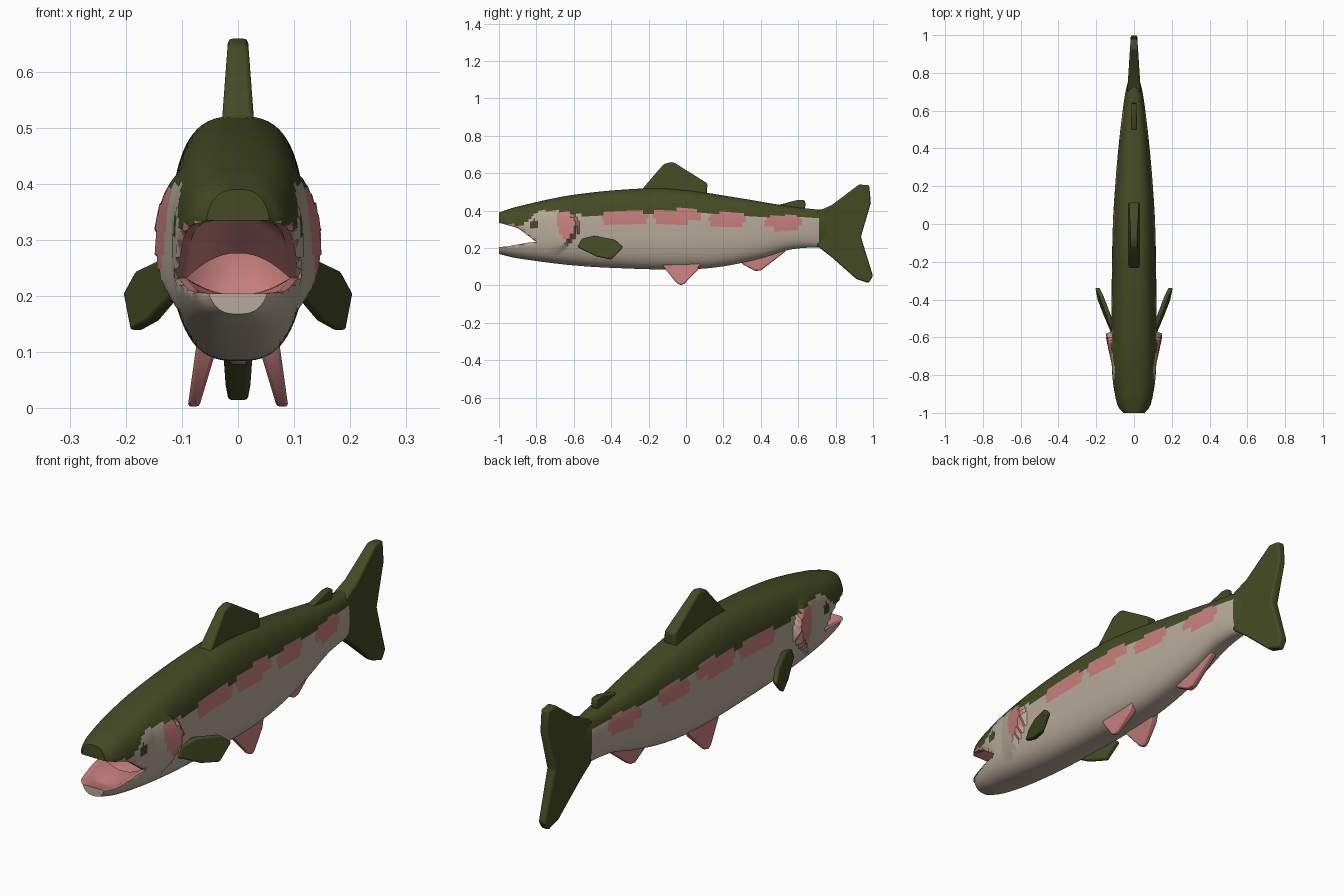
import bpy, bmesh, math

if "Cube" in bpy.data.objects:
    bpy.data.objects.remove(bpy.data.objects["Cube"])

# ---------- colours ----------
def material(name, rgb):
    m = bpy.data.materials.new(name)
    m.diffuse_color = (*rgb, 1)
    m.use_nodes = True
    m.node_tree.nodes["Principled BSDF"].inputs["Base Color"].default_value = m.diffuse_color
    return m

MATS = [material("olive_back", (0.058, 0.070, 0.017)),
        material("cream_belly", (0.47, 0.40, 0.32)),
        material("pink_flush", (0.56, 0.21, 0.20))]
OLIVE, CREAM, PINK = 0, 1, 2

# ---------- profile curves along the length (y, value) ----------
TOP = [(-1, .390), (-.9, .422), (-.6, .485), (-.2, .520), (0, .510), (.3, .465),
       (.55, .423), (.68, .408), (.74, .400), (.8, .36)]
BOTTOM = [(-1, .168), (-.9, .145), (-.6, .107), (-.3, .090), (0, .085), (.2, .102),
          (.4, .145), (.55, .190), (.65, .202), (.72, .205), (.8, .24)]
WIDTH = [(-1, .060), (-.97, .085), (-.9, .102), (-.8, .115), (-.65, .120), (-.3, .118),
         (0, .112), (.2, .100), (.4, .083), (.6, .060), (.7, .045), (.8, .02)]
LIP = [(-1, .335), (-.9, .305), (-.85, .270), (-.8, .232)]
JAW = [(-1, .205), (-.95, .210), (-.85, .228), (-.8, .232)]
BORDER = [(-1, .335), (-.93, .325), (-.89, .320), (-.84, .350), (-.8, .390), (-.7, .400),
          (-.6, .385), (-.5, .370), (-.3, .380), (0, .385), (.3, .375), (.5, .368), (.8, .36)]
# pink flank patches: y range, z range
PATCHES = [(-.45, -.20, .325, .397), (-.18, .08, .335, .408),
           (.12, .32, .315, .390), (.42, .62, .300, .376)]


def curve(pts, y):
    """Smooth interpolation through the profile points."""
    y = min(max(y, pts[0][0]), pts[-1][0])
    i = 0
    while i < len(pts) - 2 and y > pts[i + 1][0]:
        i += 1

    def slope(k):
        a, b = pts[max(k - 1, 0)], pts[min(k + 1, len(pts) - 1)]
        return (b[1] - a[1]) / (b[0] - a[0])
    (y0, v0), (y1, v1) = pts[i], pts[i + 1]
    h = y1 - y0
    t = (y - y0) / h
    return (v0 * (2*t**3 - 3*t**2 + 1) + v1 * (3*t**2 - 2*t**3)
            + h * slope(i) * (t**3 - 2*t**2 + t) + h * slope(i + 1) * (t**3 - t**2))


def gill_edge(z):
    return -.578 - .8 * max(0, abs(z - .32) - .02)


def skin_colour(y, z):
    if y > .705:
        return OLIVE
    for a, b, c, d in PATCHES:
        if abs((2*y - a - b) / (b - a))**3 + abs((2*z - c - d) / (d - c))**3 < 1:
            return PINK
    front = -.69 + max(0, .32 - z) * .5
    if .25 < z < .395 and front < y < gill_edge(z):
        return PINK
    if z > curve(BORDER, y):
        return OLIVE
    if ((y + .81) / .022)**2 + ((z - .325) / .027)**2 < 1:      # eye
        return OLIVE
    return CREAM


SEG = 64


def section(y, part):
    """One cross-section ring, cut along the mouth for the head parts."""
    top, bot, w = curve(TOP, y), curve(BOTTOM, y), curve(WIDTH, y)
    mid, h = (top + bot) / 2, (top - bot) / 2
    fade = min(1, (y + 1) / .08)
    ring = []
    for k in range(SEG):
        a = 2 * math.pi * (k + .5) / SEG
        c, s = math.cos(a), math.sin(a)
        x = w * math.copysign(abs(c)**(2 / 2.8), c)
        z = mid + h * math.copysign(abs(s)**(2 / 2.8), s)
        cut = False
        hollow = fade * max(0, 1 - (x / (.85 * w))**2)
        if part == "upper" and z < curve(LIP, y):
            x, z, cut = x * .94, curve(LIP, y) + .045 * hollow, True
        elif part == "lower" and z > curve(JAW, y):
            x, z, cut = x * .94, curve(JAW, y) - .03 * hollow, True
        elif part == "body":                     # flared gill cover
            e = gill_edge(z)
            if -.74 < y < e:
                bell = max(0, 1 - ((z - .30) / .13)**2)
                x += math.copysign(.03 * bell * (y + .74) / (e + .74), x)
        ring.append(((x, y, z), cut))
    return ring


def finish(name, bm):
    bmesh.ops.recalc_face_normals(bm, faces=bm.faces)
    me = bpy.data.meshes.new(name)
    bm.to_mesh(me)
    bm.free()
    for m in MATS:
        me.materials.append(m)
    ob = bpy.data.objects.new(name, me)
    bpy.context.collection.objects.link(ob)
    bpy.ops.object.select_all(action='DESELECT')
    ob.select_set(True)
    bpy.context.view_layer.objects.active = ob
    bpy.ops.object.shade_smooth_by_angle(angle=math.radians(40))
    return ob


def loft(name, part, y0, y1, n):
    bm = bmesh.new()
    rings = []
    for i in range(n + 1):
        ring = section(y0 + (y1 - y0) * i / n, part)
        rings.append([(bm.verts.new(p), cut) for p, cut in ring])
    for r, q in zip(rings, rings[1:]):
        for k in range(SEG):
            j = (k + 1) % SEG
            four = [r[k], r[j], q[j], q[k]]
            f = bm.faces.new([v for v, _ in four])
            c = f.calc_center_median()
            f.material_index = skin_colour(c.y, c.z)
            if part == "lower":
                f.material_index = CREAM
            inside = all(cut for _, cut in four)
            lip = part == "upper" and -.95 < c.y < -.83 and c.z < curve(LIP, c.y) + .012
            if inside or lip:
                f.material_index = PINK
    first = [v for v, _ in rings[0]]
    if part == "body":
        # throat funnel and tail-end cap
        apex = bm.verts.new((0, -.64, .275))
        for k in range(SEG):
            bm.faces.new((first[k], first[(k + 1) % SEG], apex)).material_index = PINK
        bm.faces.new([v for v, _ in rings[-1]]).material_index = OLIVE
    else:
        bm.faces.new(first).material_index = OLIVE if part == "upper" else CREAM
    return finish(name, bm)


loft("body", "body", -.8, .8, 160)
loft("upper_head", "upper", -1, -.8, 24)
loft("lower_jaw", "lower", -1, -.8, 24)


# ---------- fins: flat outlines in (y, z) given thickness and sideways lean ----------
def fin(name, outline, colour, thick, lean=lambda y, z: 0, bevel=.008):
    bm = bmesh.new()
    sides = []
    for s in (-1, 1):
        sides.append([bm.verts.new((lean(y, z) + s * thick(y, z), y, z)) for y, z in outline])
    n = len(outline)
    bm.faces.new(sides[0])
    bm.faces.new(sides[1][::-1])
    for k in range(n):
        j = (k + 1) % n
        bm.faces.new((sides[0][k], sides[0][j], sides[1][j], sides[1][k]))
    for f in bm.faces:
        f.material_index = colour
    ob = finish(name, bm)
    b = ob.modifiers.new("soft_edge", 'BEVEL')
    b.width, b.segments, b.limit_method = bevel, 2, 'ANGLE'
    return ob


fin("tail_fin", [(.70, .395), (.78, .43), (.925, .54), (.98, .535), (.988, .44), (.935, .26),
                 (1, .05), (.975, .012), (.91, .035), (.78, .15), (.70, .212)],
    OLIVE, lambda y, z: .036 - (y - .70) * .065)
fin("dorsal_fin", [(-.25, .49), (-.23, .52), (-.12, .648), (-.08, .66), (-.06, .655),
                   (.115, .545), (.11, .48)],
    OLIVE, lambda y, z: .028 - (z - .52) * .075)
fin("adipose_fin", [(.48, .41), (.50, .432), (.60, .458), (.635, .455), (.64, .43), (.63, .40)],
    OLIVE, lambda y, z: .014, bevel=.005)
fin("anal_fin", [(.29, .14), (.30, .115), (.37, .077), (.40, .08), (.53, .18), (.54, .21), (.42, .19)],
    PINK, lambda y, z: .015, bevel=.006)

# paired fins, mirrored left and right
for side, s in (("right", 1), ("left", -1)):
    fin(side + "_pelvic_fin", [(-.13, .125), (-.12, .10), (-.05, .012), (-.03, .002), (-.01, .008),
                               (.06, .08), (.08, .125)],
        PINK, lambda y, z: .010 + .08 * z, lambda y, z: s * (.080 - .22 * z), .006)
    fin(side + "_pectoral_fin", [(-.58, .205), (-.56, .248), (-.49, .265), (-.38, .245), (-.335, .205),
                                 (-.40, .138), (-.48, .155)],
        OLIVE, lambda y, z: .012,
        lambda y, z: s * (.108 + (y + .58) * .35 + (.21 - z) * .15), .007)
